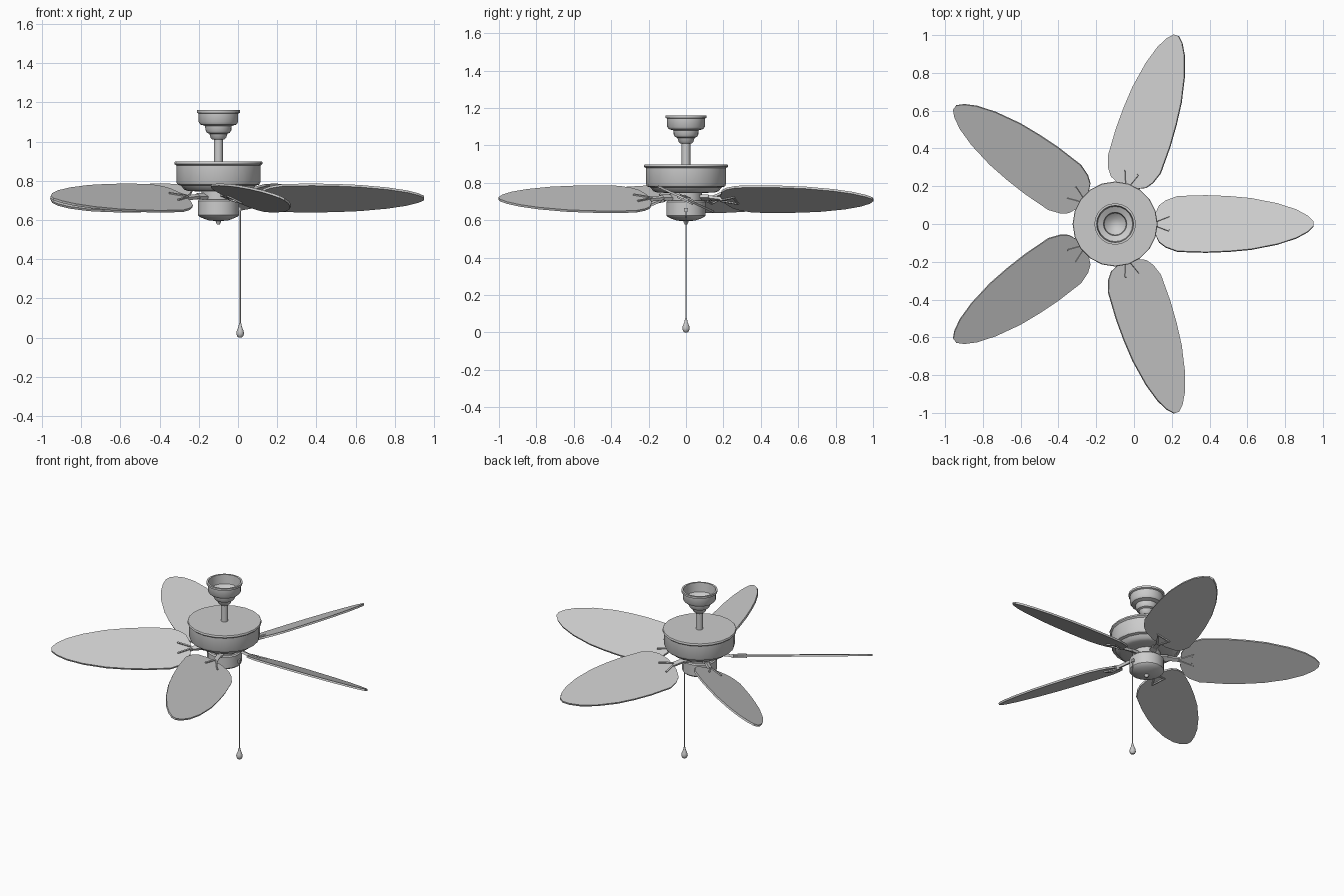
import bpy, bmesh
from math import radians, tau
from mathutils import Matrix, Vector

cube = bpy.data.objects.get("Cube")
if cube:
    bpy.data.objects.remove(cube)

AXIS_X = -0.10      # fan axis
BLADE_Z = 0.712     # blade plane height
PITCH = radians(-24.5)

grey = bpy.data.materials.new("light_grey")
grey.use_nodes = True
colour = (0.6, 0.6, 0.6, 1)
grey.diffuse_color = colour
grey.node_tree.nodes["Principled BSDF"].inputs["Base Color"].default_value = colour


def finish(bm, name, matrix=Matrix(), smooth=True):
    bmesh.ops.recalc_face_normals(bm, faces=bm.faces)
    mesh = bpy.data.meshes.new(name)
    bm.to_mesh(mesh)
    bm.free()
    mesh.materials.append(grey)
    obj = bpy.data.objects.new(name, mesh)
    obj.matrix_world = matrix
    bpy.context.collection.objects.link(obj)
    if smooth:
        bpy.ops.object.select_all(action='DESELECT')
        obj.select_set(True)
        bpy.context.view_layer.objects.active = obj
        bpy.ops.object.shade_smooth_by_angle(angle=radians(35))
    return obj


def lathe(name, profile, x=AXIS_X, sides=20):
    """Spin a (radius, height) profile around a vertical axis."""
    bm = bmesh.new()
    verts = [bm.verts.new((r, 0, z)) for r, z in profile]
    edges = [bm.edges.new(pair) for pair in zip(verts, verts[1:])]
    bmesh.ops.spin(bm, geom=verts + edges, cent=(0, 0, 0), axis=(0, 0, 1),
                   angle=tau, steps=sides)
    bmesh.ops.remove_doubles(bm, verts=bm.verts, dist=0.0002)
    return finish(bm, name, Matrix.Translation((x, 0, 0)))


def bar(bm, start, end, width, height):
    """Add a rectangular bar between two points."""
    a, b = Vector(start), Vector(end)
    d = b - a
    turn = d.to_track_quat('X', 'Z').to_matrix().to_4x4()
    size = Matrix.Diagonal((d.length, width, height, 1))
    bmesh.ops.create_cube(bm, size=1,
                          matrix=Matrix.Translation((a + b) / 2) @ turn @ size)


# Ceiling canopy, an open stepped cup
lathe("canopy", [(0, 1.03), (0.03, 1.035), (0.058, 1.06), (0.062, 1.085), (0.093, 1.1),
                 (0.098, 1.16), (0.11, 1.16), (0.11, 1.147), (0.101, 1.143),
                 (0.101, 1.1), (0.092, 1.087), (0.068, 1.08), (0.066, 1.058),
                 (0.058, 1.045), (0.046, 1.04), (0.04, 1.02), (0.03, 1.01), (0, 1.01)])
lathe("down_rod", [(0, 1.03), (0.023, 1.03), (0.023, 0.88), (0, 0.88)], sides=16)

# Motor housing with top lip and stepped underside
lathe("motor_housing", [(0, 0.898), (0.222, 0.898), (0.225, 0.893), (0.225, 0.886),
                        (0.215, 0.878), (0.215, 0.795), (0.208, 0.78), (0.19, 0.775),
                        (0.175, 0.755), (0.155, 0.748), (0.08, 0.745), (0, 0.745)])
lathe("hub_neck", [(0, 0.75), (0.085, 0.75), (0.085, 0.695), (0, 0.695)])
lathe("switch_housing", [(0, 0.705), (0.098, 0.705), (0.105, 0.698), (0.105, 0.625),
                         (0.098, 0.617), (0.075, 0.607), (0.05, 0.598), (0.015, 0.595),
                         (0.011, 0.585), (0.008, 0.578), (0, 0.576)])

# Pull chain with its switch nub and teardrop weight
chain_x = 0.011
bm = bmesh.new()
bar(bm, (-0.01, 0, 0.655), (chain_x + 0.005, 0, 0.655), 0.02, 0.02)
finish(bm, "chain_switch", smooth=False)
lathe("pull_chain", [(0, 0.655), (0.0035, 0.655), (0.0035, 0.06), (0, 0.06)],
      x=chain_x, sides=8)
lathe("chain_weight", [(0, 0.078), (0.005, 0.074), (0.009, 0.055), (0.017, 0.035),
                       (0.02, 0.02), (0.015, 0.006), (0.007, 0), (0, 0)],
      x=chain_x, sides=12)

# Blade outline: one half as (radius, half width), mirrored for the other
half = [(0.207, 0.045), (0.232, 0.105), (0.268, 0.135), (0.33, 0.16), (0.48, 0.165),
        (0.6, 0.16), (0.72, 0.148), (0.86, 0.118), (0.96, 0.082), (1.02, 0.046),
        (1.05, 0.014)]
outline = half + [(r, -w) for r, w in reversed(half)]
THICK = 0.012

for i in range(5):
    spin = Matrix.Translation((AXIS_X, 0, BLADE_Z)) @ Matrix.Rotation(tau * i / 5, 4, 'Z')
    tilt = Matrix.Rotation(PITCH, 4, 'X')

    # Flat pitched blade
    bm = bmesh.new()
    face = bm.faces.new([bm.verts.new((r, w, -THICK / 2)) for r, w in outline])
    top = bmesh.ops.extrude_face_region(bm, geom=[face])["geom"]
    bmesh.ops.translate(bm, vec=(0, 0, THICK),
                        verts=[v for v in top if isinstance(v, bmesh.types.BMVert)])
    finish(bm, f"blade_{i + 1}", spin @ tilt, smooth=False)

    # Blade iron: arm from the hub and a triangular fork clasping the blade
    bm = bmesh.new()
    bar(bm, (0.07, 0, 0.01), (0.13, 0, 0.01), 0.04, 0.016)
    bar(bm, (0.12, 0, 0.01), (0.205, 0, 0), 0.026, 0.016)
    for side in (-1, 1):
        bar(bm, (0.195, side * 0.004, 0), (0.285, side * 0.042, 0), 0.009, 0.026)
    bar(bm, (0.28, -0.042, -0.008), (0.28, 0.042, -0.008), 0.009, 0.01)
    finish(bm, f"blade_iron_{i + 1}", spin @ tilt, smooth=False)
